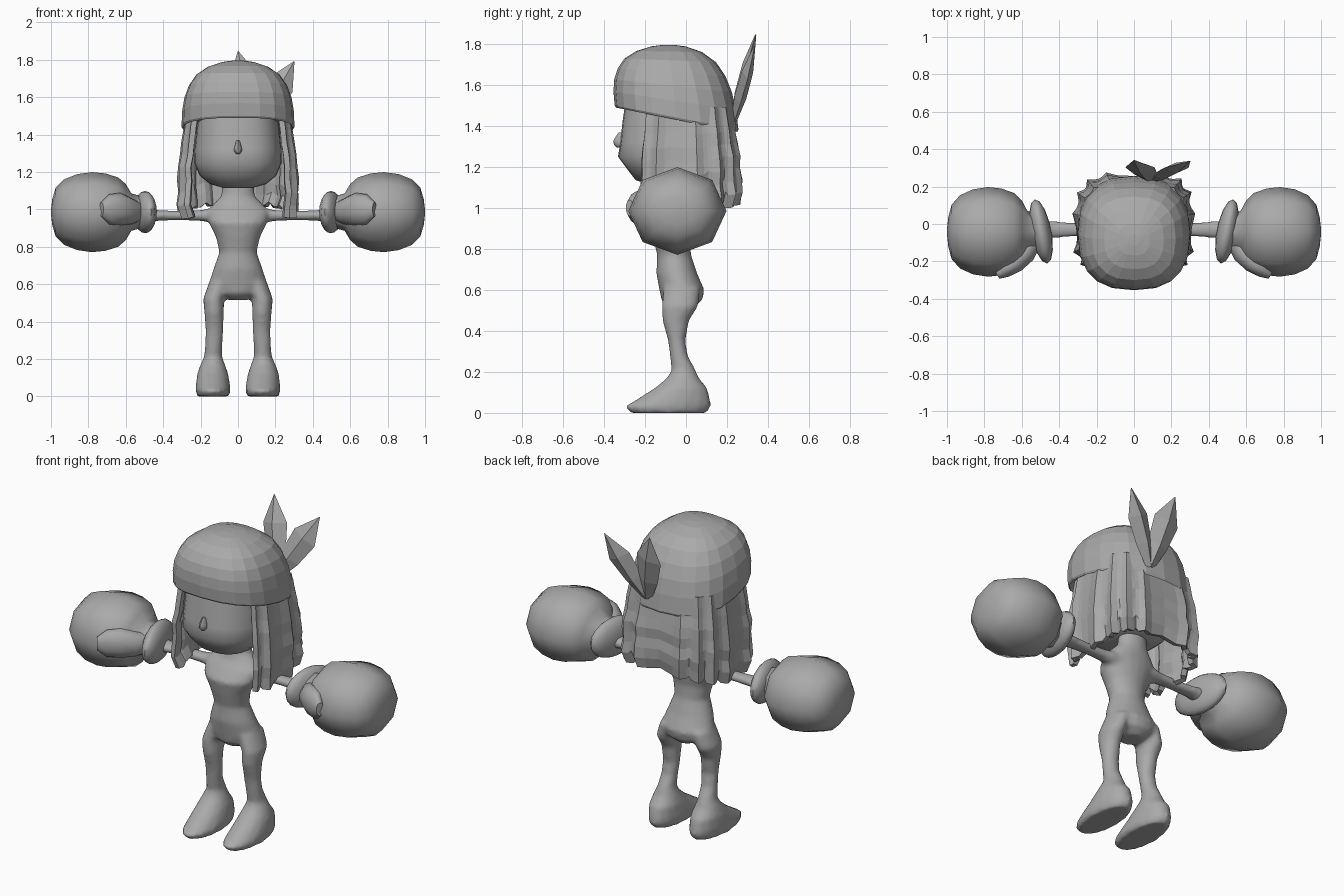
import bpy, bmesh, math
from mathutils import Vector, Matrix

if "Cube" in bpy.data.objects:
    bpy.data.objects.remove(bpy.data.objects["Cube"])

grey = bpy.data.materials.new("plain grey")
grey.diffuse_color = (0.4, 0.4, 0.4, 1)
grey.use_nodes = True
grey.node_tree.nodes["Principled BSDF"].inputs["Base Color"].default_value = grey.diffuse_color
X, Y, Z = Vector((1, 0, 0)), Vector((0, 1, 0)), Vector((0, 0, 1))


def spow(v, p):
    return math.copysign(abs(v) ** p, v)


def ring(c, u, v, n, e=2.0):
    """Superellipse cross-section around c with half axes u and v."""
    out = []
    for i in range(n):
        a = 2 * math.pi * i / n
        out.append(Vector(c) + u * spow(math.cos(a), 2 / e) + v * spow(math.sin(a), 2 / e))
    return out


def loft(bm, rings):
    """Skin a row of cross-sections and cap both ends."""
    rows = [[bm.verts.new(p) for p in r] for r in rings]
    n = len(rows[0])
    for a, b in zip(rows, rows[1:]):
        for i in range(n):
            bm.faces.new((a[i], a[(i + 1) % n], b[(i + 1) % n], b[i]))
    bm.faces.new(rows[0])
    bm.faces.new(rows[-1])


def finish(bm, name, smooth=None, mirror=False):
    bmesh.ops.recalc_face_normals(bm, faces=bm.faces[:])
    me = bpy.data.meshes.new(name)
    bm.to_mesh(me)
    bm.free()
    me.materials.append(grey)
    ob = bpy.data.objects.new(name, me)
    bpy.context.collection.objects.link(ob)
    if smooth:
        bpy.ops.object.select_all(action='DESELECT')
        ob.select_set(True)
        bpy.context.view_layer.objects.active = ob
        bpy.ops.object.shade_smooth_by_angle(angle=math.radians(smooth))
    if mirror:
        m = ob.modifiers.new("mirror", 'MIRROR')
        m.use_axis[0] = True
        m.use_mirror_merge = False
    return ob


# Body: torso, legs and arms fused into one smooth skin
bm = bmesh.new()
torso = [(.515, .05, -.02, .06), (.55, .13, -.02, .10), (.60, .158, -.02, .11), (.68, .132, -.045, .10),
         (.77, .10, -.058, .083), (.85, .118, -.07, .09), (.93, .158, -.07, .105), (.99, .168, -.045, .085),
         (1.03, .13, -.025, .07), (1.07, .09, -.015, .065), (1.18, .08, -.01, .06)]
loft(bm, [ring((0, y, z), X * rx, Y * ry, 20) for z, rx, y, ry in torso])
leg = [(.61, .095, .06, -.02, .09), (.52, .13, .057, -.03, .09), (.45, .128, .052, -.05, .065),
       (.35, .126, .048, -.045, .042), (.28, .13, .046, -.035, .044), (.21, .133, .049, -.012, .058),
       (.17, .135, .066, -.015, .078), (.12, .135, .083, -.025, .13), (.06, .134, .092, -.065, .185),
       (.03, .133, .094, -.09, .212), (0, .133, .085, -.085, .185)]
arm = [(.10, .05, .045), (.20, .04, .03), (.30, .037, .026), (.42, .046, .028), (.50, .05, .045)]
for s in (1, -1):
    loft(bm, [ring((s * x, y, z), X * rx, Y * ry, 16) for z, x, rx, y, ry in leg])
    loft(bm, [ring((s * x, -.03, .967), Y * ry, Z * rz, 12) for x, ry, rz in arm])
body = finish(bm, "body")
m = body.modifiers.new("fuse", 'REMESH')
m.mode = 'VOXEL'
m.voxel_size = .012
m.use_smooth_shade = True
m = body.modifiers.new("soften", 'SMOOTH')
m.factor, m.iterations = .5, 6

# Head
bm = bmesh.new()
head = [(1.115, .08, -.08, .10), (1.135, .15, -.075, .17), (1.18, .205, -.065, .215), (1.25, .234, -.06, .272),
        (1.32, .233, -.055, .265), (1.42, .222, -.055, .255), (1.55, .205, -.05, .24)]
loft(bm, [ring((0, y, z), X * rx, Y * ry, 28, 2.5) for z, rx, y, ry in head])
finish(bm, "head", 60)

# Nose
bm = bmesh.new()
nose = [(1.295, .012, .02), (1.31, .021, .034), (1.33, .02, .036), (1.367, .009, .012)]
loft(bm, [ring((0, -.318, z), X * rx, Y * ry, 8) for z, rx, ry in nose])
finish(bm, "nose", 60)

# Cap: faceted dome whose rim tilts down to the back
bm = bmesh.new()
rings = []
for t, s in [(.06, .88), (0, .98), (.03, 1), (.25, .99), (.45, .95), (.63, .87), (.79, .74), (.91, .53), (.98, .28), (1, .1)]:
    pts = ring((0, -.045 - .04 * t, 0), X * .302 * s, Y * .302 * s, 20, 2.5)
    for p in pts:
        p.z = 1.795 * t + (1 - t) * (1.43 - .2 * (p.y + .045))
    rings.append(pts)
loft(bm, rings)
finish(bm, "cap")

# Hair: pleated, wavy curtain round the sides and back
bm = bmesh.new()
rows, cols = 8, 44
grid = []
for j in range(rows + 1):
    t = j / rows
    row = []
    for i in range(cols + 1):
        a = math.radians(-42 + 264 * i / cols)
        pleat = (.022 if i % 4 == 0 else -.006 if i % 4 == 2 else 0) * (.4 + .6 * t)
        wave = .007 * math.sin(t * 19 + i * .25) * t
        k = .9 + .11 * min(1, t * 2) - (.05 if j == rows else 0)
        r = k + (pleat + wave) / .27
        back = max(0, math.sin(a))
        end = .955 + .065 * back + (.02 if i % 4 == 2 else 0)
        row.append(bm.verts.new((.288 * r * spow(math.cos(a), .5),
                                 -.015 + (.24 + .02 * t * back) * r * spow(math.sin(a), .6),
                                 1.49 + (end - 1.49) * t)))
    grid.append(row)
for a, b in zip(grid, grid[1:]):
    for i in range(cols):
        bm.faces.new((a[i], b[i], b[i + 1], a[i + 1]))
hair = finish(bm, "hair")
m = hair.modifiers.new("thickness", 'SOLIDIFY')
m.thickness, m.offset = .03, 0

# Two leaf-shaped feathers at the back of the cap
base = Vector((.09, .235, 1.43))
for name, tip, w in [("middle_feather", (0, .34, 1.845), .08), ("side_feather", (.3, .335, 1.79), .075)]:
    bm = bmesh.new()
    axis = Vector(tip) - base
    side = axis.cross(Y).normalized()
    thick = side.cross(axis).normalized()
    loft(bm, [ring(base + axis * t, side * w * k, thick * h, 4)
              for t, k, h in [(0, .35, .015), (.3, .8, .03), (.65, 1, .028), (1, .03, .003)]])
    finish(bm, name)

# Big round fists, low-poly rings along x
bm = bmesh.new()
fist = [(.50, .08), (.57, .10), (.60, .15), (.64, .185), (.71, .207), (.78, .214), (.86, .203),
        (.93, .175), (.975, .13), (.993, .07), (.999, .02)]
loft(bm, [ring((x, -.042, .985), Z * r, Y * r * 1.12, 8) for x, r in fist])
finish(bm, "fist", 50, True)

# Thumbs lying along the front of the fists
bm = bmesh.new()
thumb = [(.52, -.07, .985, .05, .05), (.57, -.14, .99, .07, .065), (.63, -.20, 1.0, .088, .06),
         (.69, -.245, 1.0, .08, .045), (.73, -.275, 1.0, .04, .022)]
loft(bm, [ring((x, y, z), Z * rz, Vector((.5, .85, 0)) * ry, 10) for x, y, z, rz, ry in thumb])
finish(bm, "thumb", 50, True)

# Puffy slanted cuffs
bm = bmesh.new()
bmesh.ops.create_uvsphere(bm, u_segments=14, v_segments=10, radius=1,
                          matrix=Matrix.Translation((.497, -.04, .985)) @ Matrix.Rotation(math.radians(-11), 4, 'Z')
                          @ Matrix.Diagonal((.055, .175, .113, 1)))
finish(bm, "cuff", 60, True)
